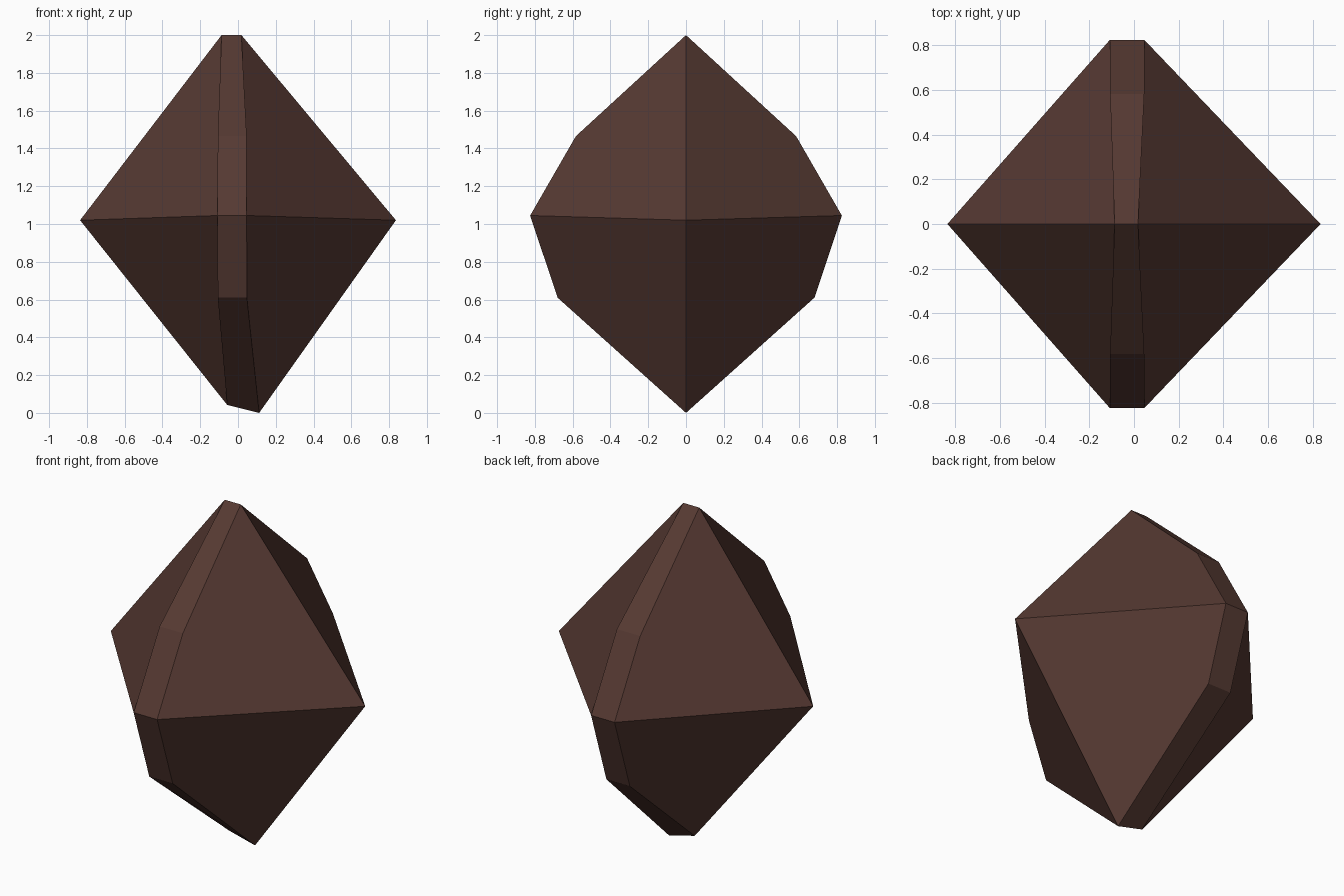
import bpy, bmesh

if "Cube" in bpy.data.objects:
    bpy.data.objects.remove(bpy.data.objects["Cube"])

brown = bpy.data.materials.new("dark_brown_stone")
brown.diffuse_color = (0.092, 0.041, 0.032, 1)
brown.use_nodes = True
brown.node_tree.nodes["Principled BSDF"].inputs["Base Color"].default_value = brown.diffuse_color

# Narrow band over the stone: y, left (x, z), right (x, z), top to bottom
band = [
    (0.0, (-0.087, 2.0), (0.018, 2.0)),
    (0.583, (-0.107, 1.465), (0.046, 1.465)),
    (0.825, (-0.108, 1.045), (0.046, 1.045)),
    (0.68, (-0.107, 0.61), (0.047, 0.61)),
    (0.0, (-0.057, 0.042), (0.112, 0.0)),
]

bm = bmesh.new()
tips = [bm.verts.new((s * 0.836, 0, 1.02)) for s in (-1, 1)]

for side in (-1, 1):
    left = [bm.verts.new((l[0], side * y, l[1])) for y, l, r in band]
    right = [bm.verts.new((r[0], side * y, r[1])) for y, l, r in band]
    # Band facets
    for i in range(4):
        bm.faces.new((left[i], right[i], right[i + 1], left[i + 1]))
    # Upper and lower flank facets reaching to each side tip
    for tip, rail in zip(tips, (left, right)):
        bm.faces.new((rail[0], rail[1], rail[2], tip))
        bm.faces.new((rail[2], rail[3], rail[4], tip))

# Join front and back halves along the ridges
bmesh.ops.remove_doubles(bm, verts=bm.verts[:], dist=0.001)
bmesh.ops.recalc_face_normals(bm, faces=bm.faces[:])

mesh = bpy.data.meshes.new("faceted_stone")
bm.to_mesh(mesh)
bm.free()
mesh.materials.append(brown)
stone = bpy.data.objects.new("faceted_stone", mesh)
bpy.context.collection.objects.link(stone)
